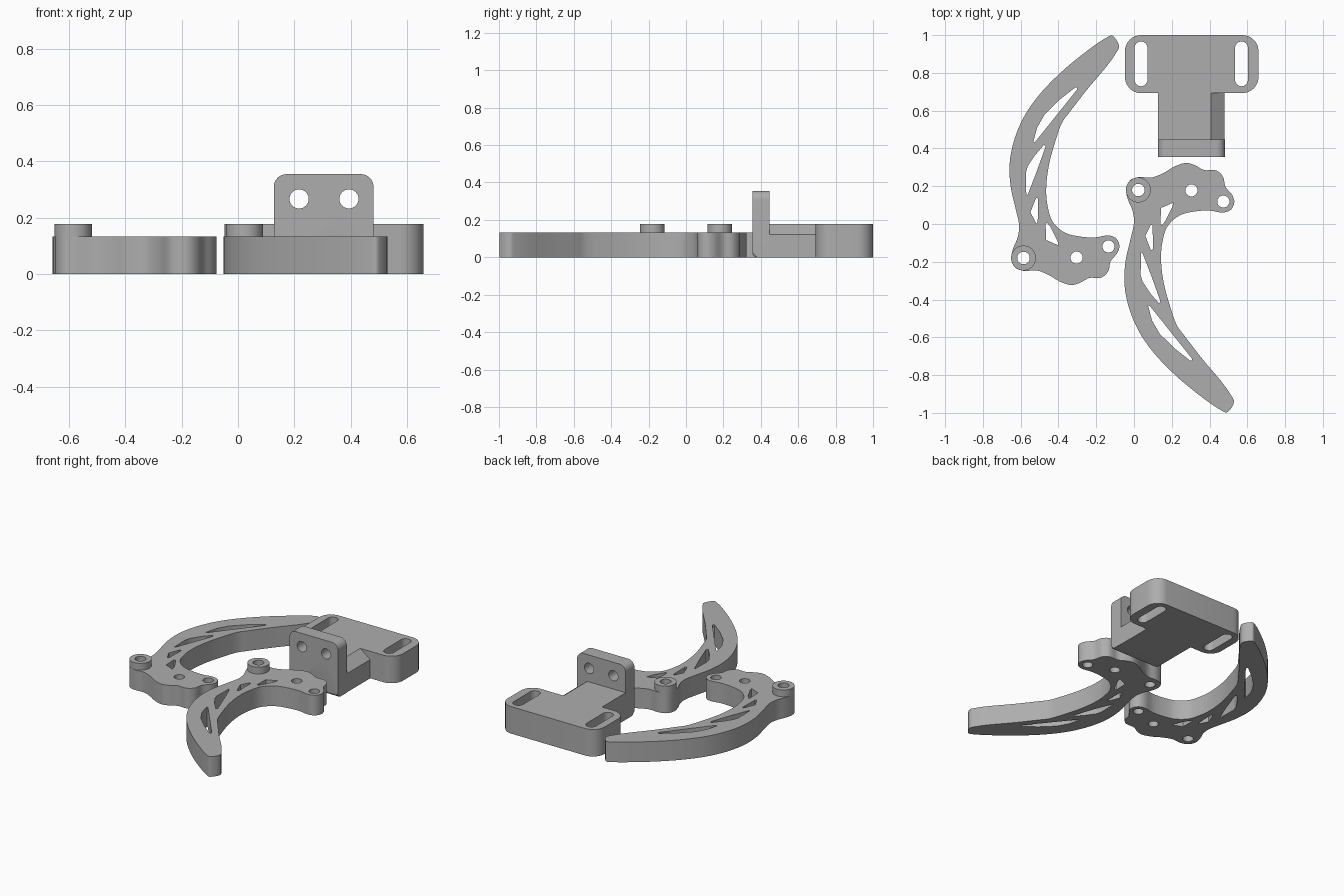
import bpy, bmesh, math
from mathutils import Matrix, Vector

if "Cube" in bpy.data.objects:
    bpy.data.objects.remove(bpy.data.objects["Cube"])

grey = bpy.data.materials.new("plain_grey")
grey.diffuse_color = (0.42, 0.42, 0.42, 1)
grey.use_nodes = True
grey.node_tree.nodes["Principled BSDF"].inputs["Base Color"].default_value = grey.diffuse_color


def circle(cx, cy, r, n=32):
    return [(cx + r * math.cos(2 * math.pi * i / n), cy + r * math.sin(2 * math.pi * i / n)) for i in range(n)]


def rounded_rect(x0, x1, y0, y1, r_low, r_high, n=8):
    """Rectangle with one radius for the two low corners and one for the two high ones."""
    pts = []
    for x, y, sx, sy, r, start in ((x1, y0, -1, 1, r_low, 270), (x1, y1, -1, -1, r_high, 0),
                                   (x0, y1, 1, -1, r_high, 90), (x0, y0, 1, 1, r_low, 180)):
        if r == 0:
            pts.append((x, y))
            continue
        for i in range(n + 1):
            a = math.radians(start + 90 * i / n)
            pts.append((x + sx * r + r * math.cos(a), y + sy * r + r * math.sin(a)))
    return pts


def smooth_loop(pts):
    """Dense points along a closed curve through the given points."""
    cu = bpy.data.curves.new("path", 'CURVE')
    sp = cu.splines.new('BEZIER')
    sp.bezier_points.add(len(pts) - 1)
    n, out = len(pts), []
    vs = [Vector(p) for p in pts]
    tangents = []
    for i in range(n):
        a, b = vs[i] - vs[i - 1], vs[(i + 1) % n] - vs[i]
        tangents.append((a.normalized() + b.normalized()).normalized())
    bpy.data.curves.remove(cu)
    for i in range(n):
        p, q = vs[i], vs[(i + 1) % n]
        d = (q - p).length / 3
        h1, h2 = p + tangents[i] * d, q - tangents[(i + 1) % n] * d
        for k in range(5):
            t = k / 5
            s = 1 - t
            out.append(tuple(p * s**3 + h1 * 3 * s * s * t + h2 * 3 * s * t * t + q * t**3))
    return out


def solid(name, loops, low, high, matrix=Matrix(), edge_rule=None):
    """Extrude an outline with holes from low to high, then place it."""
    cu = bpy.data.curves.new(name, 'CURVE')
    cu.dimensions, cu.fill_mode = '2D', 'BOTH'
    cu.extrude = (high - low) / 2
    for loop in loops:
        sp = cu.splines.new('POLY')
        sp.points.add(len(loop) - 1)
        for p, (x, y) in zip(sp.points, loop):
            p.co = (x, y, 0, 1)
        sp.use_cyclic_u = True
    tmp = bpy.data.objects.new(name + "_outline", cu)
    bpy.context.collection.objects.link(tmp)
    bpy.context.view_layer.update()
    mesh = bpy.data.meshes.new_from_object(tmp.evaluated_get(bpy.context.evaluated_depsgraph_get()))
    bpy.data.objects.remove(tmp)
    bpy.data.curves.remove(cu)
    bm = bmesh.new()
    bm.from_mesh(mesh)
    bmesh.ops.remove_doubles(bm, verts=bm.verts, dist=1e-5)
    bmesh.ops.transform(bm, matrix=matrix @ Matrix.Translation((0, 0, (low + high) / 2)), verts=bm.verts)
    if edge_rule:
        edges = [e for e in bm.edges if all(edge_rule(v.co) for v in e.verts)]
        bmesh.ops.bevel(bm, geom=edges, offset=0.025, segments=5, profile=0.5, affect='EDGES')
    bmesh.ops.recalc_face_normals(bm, faces=bm.faces)
    bm.to_mesh(mesh)
    bm.free()
    mesh.materials.clear()
    mesh.materials.append(grey)
    mesh.shade_smooth()
    mesh.set_sharp_from_angle(angle=math.radians(30))
    mesh.name = name
    ob = bpy.data.objects.new(name, mesh)
    bpy.context.collection.objects.link(ob)
    return ob


# Claw outline: pivot lobe, linkage lobe, inner edge, tip, outer edge
outline = smooth_loop([
    (-.042, .183), (-.022, .23), (.024, .248), (.093, .246), (.16, .272), (.214, .304), (.278, .323),
    (.325, .31), (.37, .286), (.436, .283), (.471, .251), (.484, .198), (.521, .151), (.531, .114),
    (.511, .074), (.474, .061), (.4, .071), (.32, .066), (.241, .045), (.177, -.013), (.151, -.093),
    (.143, -.177), (.156, -.304), (.193, -.442), (.23, -.542), (.262, -.585), (.347, -.696),
    (.521, -.918), (.529, -.939), (.505, -.987), (.489, -.998), (.463, -.987), (.347, -.907),
    (.214, -.796), (.103, -.68), (.029, -.574), (-.024, -.452), (-.05, -.325), (-.045, -.198),
    (-.019, -.082), (0, .013), (-.008, .071), (-.032, .13)])

# Lightening openings along the claw
openings = [
    [(.074, -.43), (.085, -.435), (.305, -.71), (.308, -.722), (.296, -.722), (.214, -.658), (.135, -.58), (.095, -.51)],
    [(.038, -.15), (.044, -.152), (.09, -.27), (.14, -.41), (.132, -.42), (.085, -.365), (.045, -.305), (.035, -.27)],
    [(.09, -.003), (.098, -.01), (.1, -.08), (.101, -.135), (.09, -.138), (.072, -.095), (.06, -.062)],
    [(.208, .113), (.203, .09), (.165, .015), (.148, -.006), (.14, 0), (.143, .085)]]

PIVOT = (.023, .18)
for side, shift, flip in (("right", 0, 1), ("left", -.608, -1)):
    def place(loop):
        return [(x + shift, y * flip) for x, y in loop]
    pin_holes = [circle(*PIVOT, .033), circle(.304, .178, .032), circle(.473, .119, .032)]
    solid(side + "_claw", [place(l) for l in [outline] + openings + pin_holes], 0, .133)
    # Raised ring around the pivot hole
    solid(side + "_pivot_boss", [place(circle(*PIVOT, .066, 40)), place(pin_holes[0])], .133, .178)

# Mounting plate with two long slots
slots = [rounded_rect(cx - .034, cx + .034, .729, .966, .034, .034) for cx in (.037, .569)]
solid("mounting_plate", [rounded_rect(-.048, .659, .693, 1, .085, .085)] + slots, 0, .178)

# Stem with a sloped right shoulder
upright = Matrix.Rotation(math.radians(90), 4, 'X')
solid("stem", [[(.127, 0), (.479, 0), (.479, .123), (.407, .178), (.127, .178)]], 0, .246,
      Matrix.Translation((0, .693, 0)) @ upright)

# Upright flange with two bolt holes and a rounded lower front edge
flange = [rounded_rect(.127, .481, 0, .355, 0, .045), circle(.217, .267, .034), circle(.394, .267, .034)]
solid("upright_flange", flange, 0, .092, Matrix.Translation((0, .447, 0)) @ upright,
      lambda co: co.z < .001 and co.y < .356)
